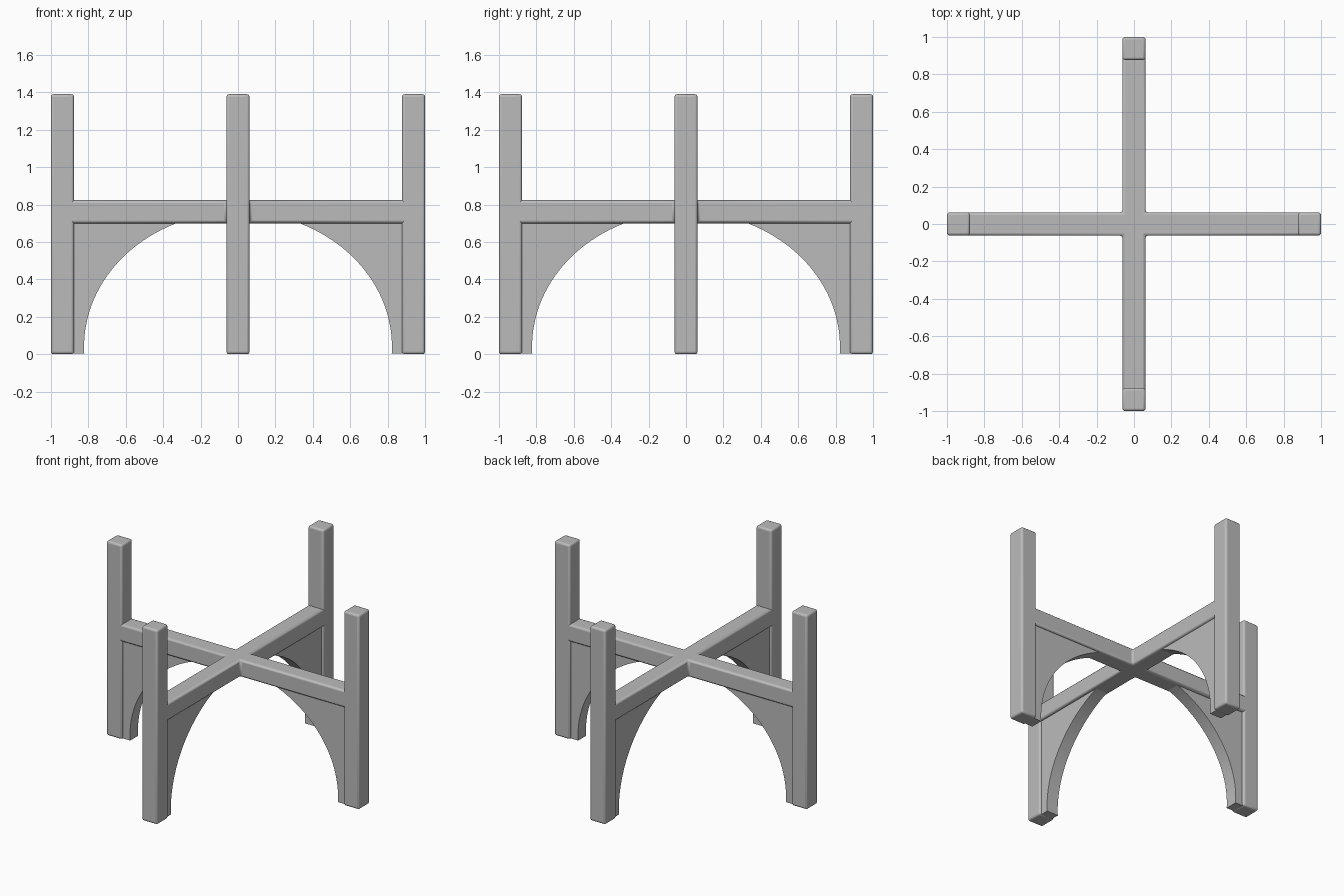
import bpy
import bmesh
from math import cos, sin, pi, asin
from mathutils import Matrix

cube = bpy.data.objects.get("Cube")
if cube:
    bpy.data.objects.remove(cube)

HALF = 0.0615        # half thickness of posts and rails
HEIGHT = 1.39
RAIL_LOW, RAIL_HIGH = 0.70, 0.823

grey = bpy.data.materials.new("plain grey")
grey.use_nodes = True
colour = (0.5, 0.5, 0.5, 1)
grey.diffuse_color = colour
grey.node_tree.nodes["Principled BSDF"].inputs["Base Color"].default_value = colour


def prism(name, outline, depth, bevel, matrix):
    """Extrude a closed outline along its normal and round the edges."""
    bm = bmesh.new()
    face = bm.faces.new([bm.verts.new((*p, 0)) for p in outline])
    grown = bmesh.ops.extrude_face_region(bm, geom=[face])["geom"]
    top = [g for g in grown if isinstance(g, bmesh.types.BMVert)]
    bmesh.ops.translate(bm, verts=top, vec=(0, 0, depth))
    bmesh.ops.recalc_face_normals(bm, faces=bm.faces)
    bm.transform(matrix)
    mesh = bpy.data.meshes.new(name)
    bm.to_mesh(mesh)
    bm.free()
    mesh.materials.append(grey)
    obj = bpy.data.objects.new(name, mesh)
    bpy.context.collection.objects.link(obj)
    if bevel:
        mod = obj.modifiers.new("rounded edges", "BEVEL")
        mod.width = bevel
        mod.segments = 3
        mod.limit_method = "ANGLE"
    bpy.ops.object.select_all(action="DESELECT")
    obj.select_set(True)
    bpy.context.view_layer.objects.active = obj
    bpy.ops.object.shade_smooth_by_angle(angle=pi / 5)
    return obj


# Crossed rails, as one plus-shaped slab
END = 0.93
corner = [(END, -HALF), (END, HALF), (HALF, HALF)]
plus = []
for i in range(4):
    c, s = round(cos(i * pi / 2)), round(sin(i * pi / 2))
    plus += [(c * x - s * y, s * x + c * y) for x, y in corner]
prism("crossed_rails", plus, RAIL_HIGH - RAIL_LOW, 0.014,
      Matrix.Translation((0, 0, RAIL_LOW)))

# Arched bracket outline in the x-z plane, following an ellipse
ARCH_X, ARCH_Z, ARCH_BASE = 0.823, 0.72, 0.04
RAIL_IN = 0.02       # how far the panel runs up into the rail
steps = 28
top_angle = asin((RAIL_LOW + RAIL_IN - ARCH_BASE) / ARCH_Z)
low_angle = asin(-(ARCH_BASE - 0.003) / ARCH_Z)
arch = []
for k in range(steps + 1):
    a = low_angle + (top_angle - low_angle) * k / steps
    arch.append((ARCH_X * cos(a), ARCH_BASE + ARCH_Z * sin(a)))
panel = arch + [(0.92, RAIL_LOW + RAIL_IN), (0.92, 0.003)]

# Four posts with their brackets
square = [(1 - 2 * HALF, -HALF), (1, -HALF), (1, HALF), (1 - 2 * HALF, HALF)]
PANEL = 0.09
upright = Matrix.Translation((0, PANEL / 2, 0)) @ Matrix.Rotation(pi / 2, 4, "X")
for i, side in enumerate(("left", "back", "right", "front")):
    turn = Matrix.Rotation(i * pi / 2, 4, "Z")
    prism(side + "_post", square, HEIGHT, 0.014, turn)
    prism(side + "_arched_bracket", panel, PANEL, 0, turn @ upright)
